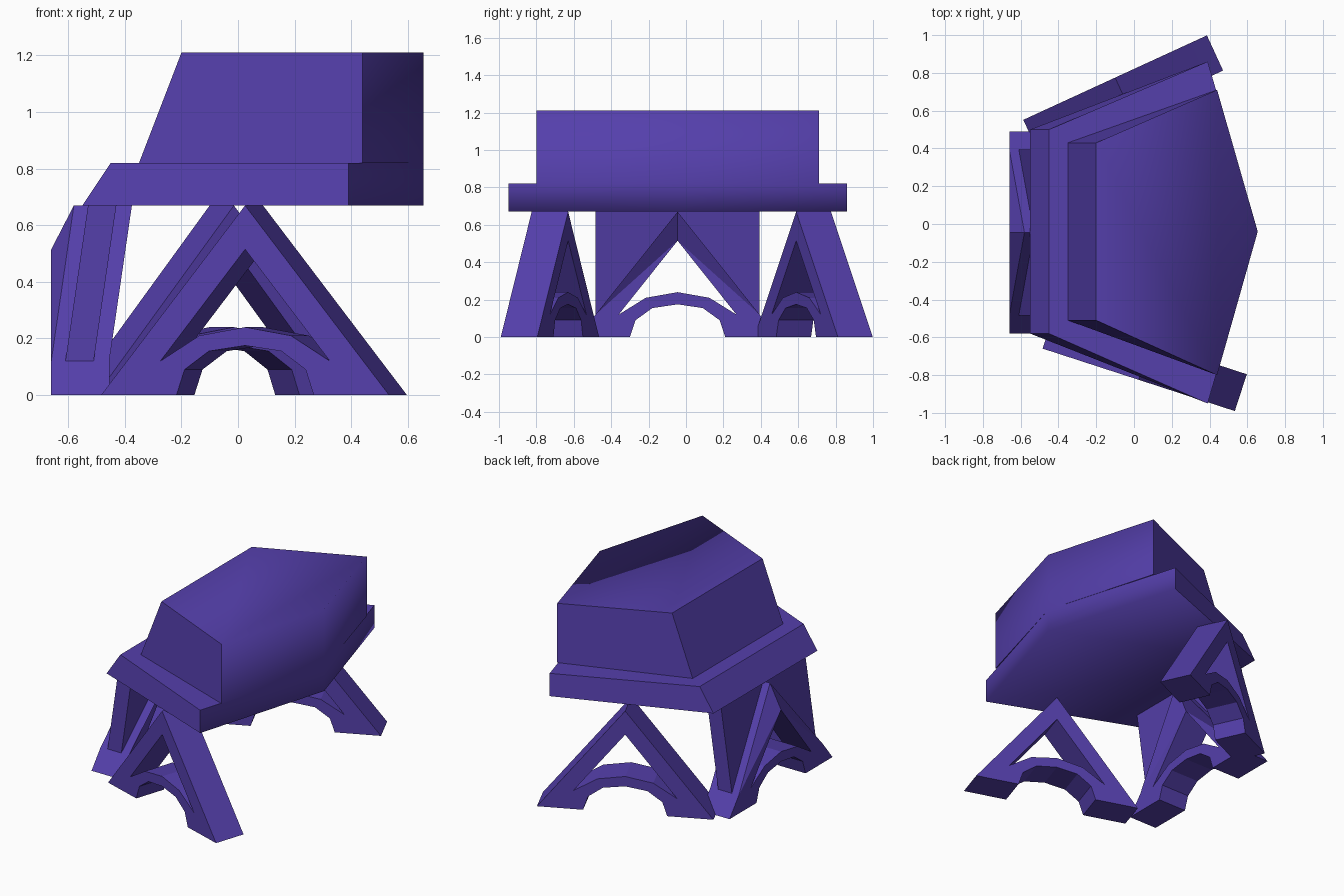
import bpy, bmesh, math
from mathutils import Matrix, Vector

cube = bpy.data.objects.get("Cube")
if cube:
    bpy.data.objects.remove(cube, do_unlink=True)

purple = bpy.data.materials.new("deep purple")
purple.use_nodes = True
color = (0.09, 0.05, 0.41, 1)
purple.diffuse_color = color
purple.node_tree.nodes["Principled BSDF"].inputs["Base Color"].default_value = color

FOOT, TOP, THICK = 0.12, 0.67, 0.205


def finish(bm, name):
    """Turn a bmesh into a coloured object."""
    bmesh.ops.recalc_face_normals(bm, faces=bm.faces)
    mesh = bpy.data.meshes.new(name)
    bm.to_mesh(mesh)
    bm.free()
    mesh.materials.append(purple)
    obj = bpy.data.objects.new(name, mesh)
    bpy.context.collection.objects.link(obj)
    return obj


def slab(name, outline, slant, z0, z1, soft_z):
    """Five-sided block whose -x side slants; +x sides blend into the soft cap."""
    bm = bmesh.new()
    low = [bm.verts.new((x, y, z0)) for x, y in outline]
    high = [bm.verts.new((x + (slant if x < 0 else 0), y, z1)) for x, y in outline]
    bm.faces.new(low)
    bm.faces.new(high)
    n = len(outline)
    for i in range(n):
        j = (i + 1) % n
        bm.faces.new((low[i], low[j], high[j], high[i]))
    bmesh.ops.recalc_face_normals(bm, faces=bm.faces)
    bm.normal_update()
    soft = {f for f in bm.faces
            if f.normal.x > 0.5 or f.normal.z * soft_z > 0.9}
    for f in bm.faces:
        f.smooth = True
    for e in bm.edges:
        e.smooth = all(f in soft for f in e.link_faces)
    return finish(bm, name)


def mirrored_plate(name, polygons, y0, y1, lean, place):
    """Extrude half-profiles (u, z), mirror them across u = 0 and place the part."""
    bm = bmesh.new()
    for poly in polygons:
        bm.faces.new([bm.verts.new((u, y0, z)) for u, z in poly])
    bmesh.ops.remove_doubles(bm, verts=bm.verts, dist=0.0005)
    ext = bmesh.ops.extrude_face_region(bm, geom=bm.faces[:], use_keep_orig=True)
    for v in ext["geom"]:
        if isinstance(v, bmesh.types.BMVert):
            v.co.y = y1
    # open the centre seam, then mirror and weld
    seam = [f for f in bm.faces if all(abs(v.co.x) < 0.0005 for v in f.verts)]
    bmesh.ops.delete(bm, geom=seam, context="FACES")
    copy = bmesh.ops.duplicate(bm, geom=bm.verts[:] + bm.edges[:] + bm.faces[:])["geom"]
    for v in copy:
        if isinstance(v, bmesh.types.BMVert):
            v.co.x = -v.co.x
    bmesh.ops.remove_doubles(bm, verts=bm.verts, dist=0.0005)
    # the top edge leans inward
    for v in bm.verts:
        if v.co.z > TOP - 0.01:
            v.co.y += lean
    bm.transform(place)
    return finish(bm, name)


# Body: wide lower slab and tall upper block sharing the pointed +x side
slab("lower_slab", [(-0.55, -0.58), (0.39, -0.95), (0.655, -0.04),
                    (0.39, 0.86), (-0.55, 0.50)], 0.10, TOP, 0.82, -1)
slab("upper_block", [(-0.35, -0.51), (0.44, -0.80), (0.655, -0.04),
                     (0.44, 0.71), (-0.35, 0.43)], 0.15, 0.82, 1.21, 1)

# Half profile of a triangular leg with an arch between its feet
hip = (0.439, FOOT)
crotch = (0.315, FOOT)
peak = (0, TOP)
hole_peak = (0, 0.515)
leg_half = [
    [(0.535, 0), (0.255, 0), (0.225, 0.09), (0.135, 0.155), (0, 0.175),
     (0, 0.24), (0.17, 0.21), crotch, hip],
    [hip, crotch, hole_peak],
    [hip, hole_peak, peak],
]

# Three legs: position of the outer face, turn about z, lean of the top
legs = [("front_leg", (0.025, -0.825), -18, 0),
        ("right_leg", (-0.66, -0.045), -90, 0.08),
        ("back_leg", (-0.10, 0.775), 204.7, 0)]
for name, (x, y), turn, lean in legs:
    place = Matrix.Translation(Vector((x, y, 0))) @ Matrix.Rotation(math.radians(turn), 4, "Z")
    mirrored_plate(name, leg_half, 0, THICK, lean, place)
    if lean:
        # triangular gussets fill the corners beside the leaning leg
        gusset = [[hip, (hip[0], TOP), peak]]
        mirrored_plate("leg_gussets", gusset, 0.05, 0.15, lean, place)
